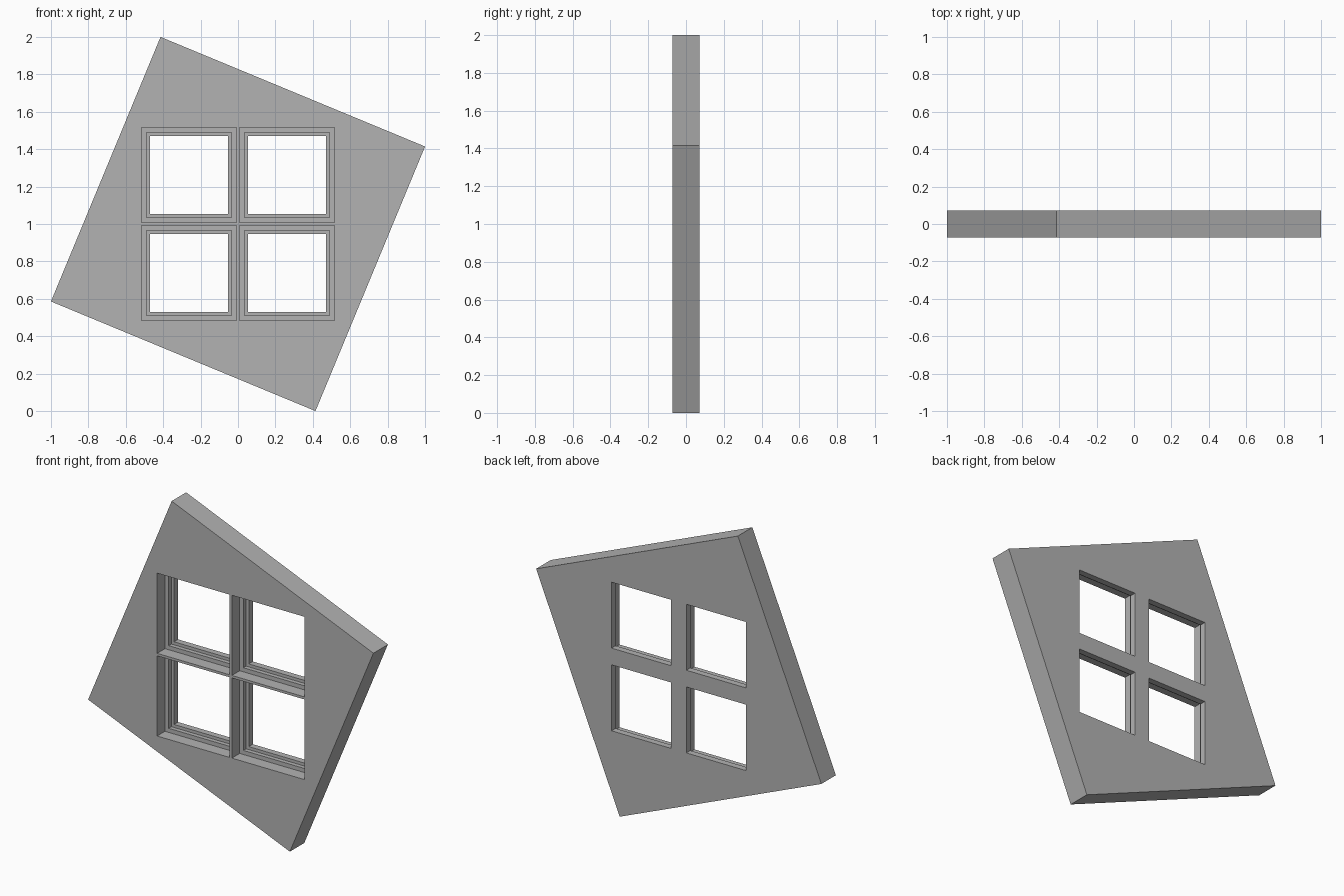
import bpy
import bmesh
from math import radians
from mathutils import Matrix, Vector

THICK = 0.145
SIDE = 1.531          # edge of the square panel
PITCH = 0.262         # pane centre offset from the middle
# half size of each opening step, and how deep it reaches from the front face
STEPS = [(0.254, 0.078), (0.228, 0.105), (0.209, 0.3)]

if "Cube" in bpy.data.objects:
    bpy.data.objects.remove(bpy.data.objects["Cube"], do_unlink=True)

grey = bpy.data.materials.new("plain grey")
grey.use_nodes = True
colour = (0.45, 0.45, 0.45, 1)
grey.diffuse_color = colour
grey.node_tree.nodes["Principled BSDF"].inputs["Base Color"].default_value = colour


def make_boxes(name, boxes):
    """One object from a list of (centre, size, tilt about y)."""
    bm = bmesh.new()
    for centre, size, tilt in boxes:
        matrix = (Matrix.Translation(centre) @ Matrix.Rotation(tilt, 4, 'Y')
                  @ Matrix.Diagonal((*size, 1)))
        bmesh.ops.create_cube(bm, size=1, matrix=matrix)
    mesh = bpy.data.meshes.new(name)
    bm.to_mesh(mesh)
    bm.free()
    mesh.materials.append(grey)
    obj = bpy.data.objects.new(name, mesh)
    bpy.context.collection.objects.link(obj)
    return obj


# Tilted square panel
panel = make_boxes("window_panel", [
    (Vector((0, 0, 1)), (SIDE, THICK, SIDE), radians(22.5))])
bpy.context.view_layer.objects.active = panel

# Four upright openings, each narrowing in steps towards the back
for half, depth in STEPS:
    front, back = -0.2, -THICK / 2 + depth
    cutter = make_boxes("opening_cutter", [
        (Vector((sx * PITCH, (front + back) / 2, 1 + sz * PITCH)),
         (2 * half, back - front, 2 * half), 0)
        for sx in (-1, 1) for sz in (-1, 1)])
    cutter.hide_render = True
    cut = panel.modifiers.new("opening", 'BOOLEAN')
    cut.operation = 'DIFFERENCE'
    cut.solver = 'EXACT'
    cut.object = cutter
    bpy.ops.object.modifier_apply(modifier=cut.name)
    bpy.data.objects.remove(cutter, do_unlink=True)
